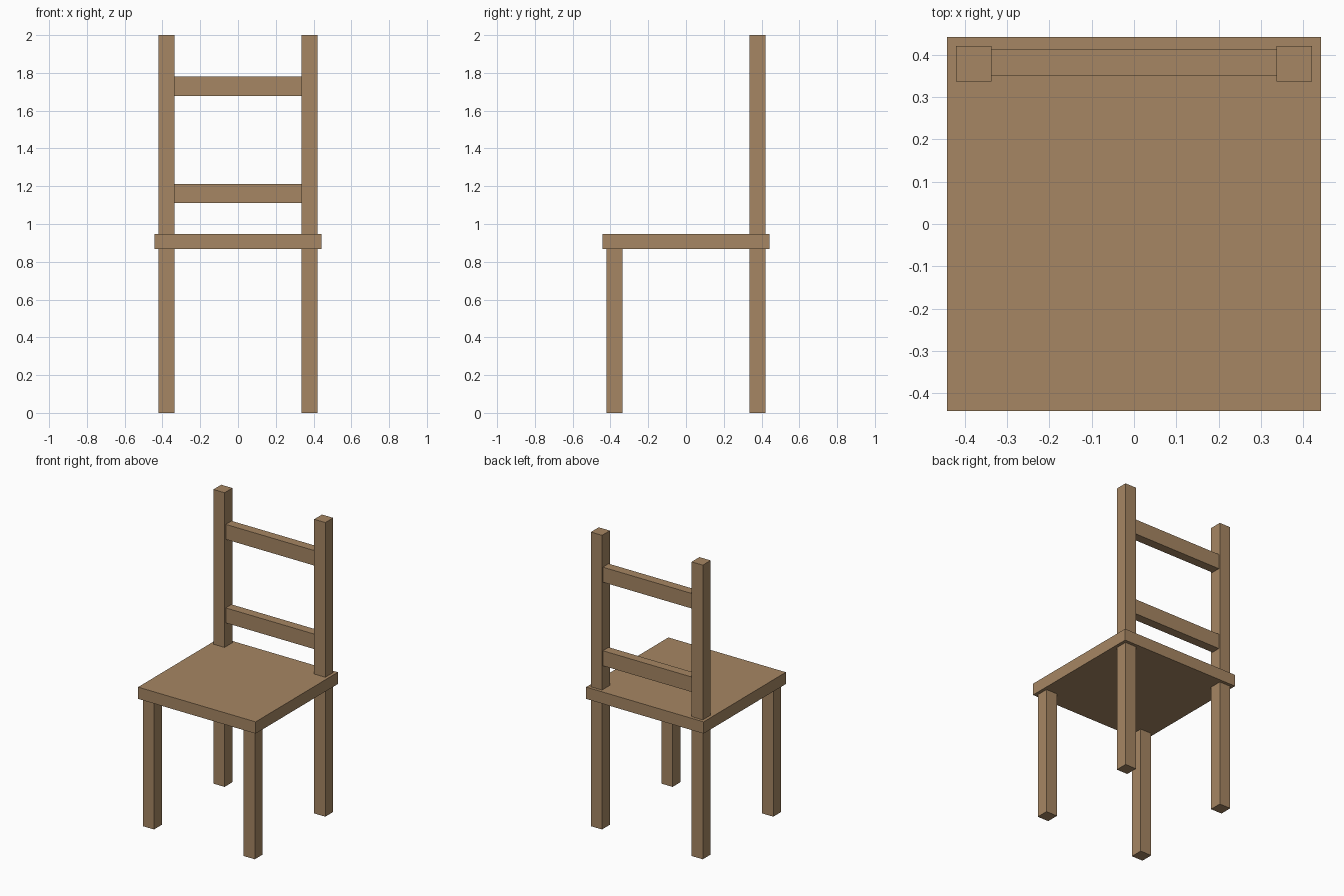
import bpy

if "Cube" in bpy.data.objects:
    bpy.data.objects.remove(bpy.data.objects["Cube"])

wood = bpy.data.materials.new("wood")
wood.diffuse_color = (0.38, 0.24, 0.125, 1.0)
wood.use_nodes = True
wood.node_tree.nodes["Principled BSDF"].inputs["Base Color"].default_value = wood.diffuse_color


def box(name, lo, hi):
    """Axis-aligned box between two corners."""
    center = [(a + b) / 2 for a, b in zip(lo, hi)]
    bpy.ops.mesh.primitive_cube_add(size=1, location=center)
    ob = bpy.context.object
    ob.name = name
    ob.scale = [b - a for a, b in zip(lo, hi)]
    bpy.ops.object.transform_apply(location=False, rotation=False, scale=True)
    ob.data.materials.append(wood)
    return ob


SEAT = 0.442                    # seat half width
SEAT_Z = (0.868, 0.948)         # seat underside and top
INNER, OUTER = 0.337, 0.421     # leg faces measured from the centre

# Seat slab
box("seat", (-SEAT, -SEAT, SEAT_Z[0]), (SEAT, SEAT, SEAT_Z[1]))

# Legs below the seat and back posts standing above it
for side, x0, x1 in (("left", -OUTER, -INNER), ("right", INNER, OUTER)):
    box(f"front_leg_{side}", (x0, -OUTER, 0), (x1, -INNER, SEAT_Z[0]))
    box(f"back_leg_{side}", (x0, INNER, 0), (x1, OUTER, SEAT_Z[0]))
    box(f"back_post_{side}", (x0, INNER, SEAT_Z[1]), (x1, OUTER, 2.0))

# Back rails between the posts
for name, z0, z1 in (("lower_rail", 1.11, 1.212), ("upper_rail", 1.678, 1.78)):
    box(name, (-INNER, 0.35, z0), (INNER, 0.412, z1))
